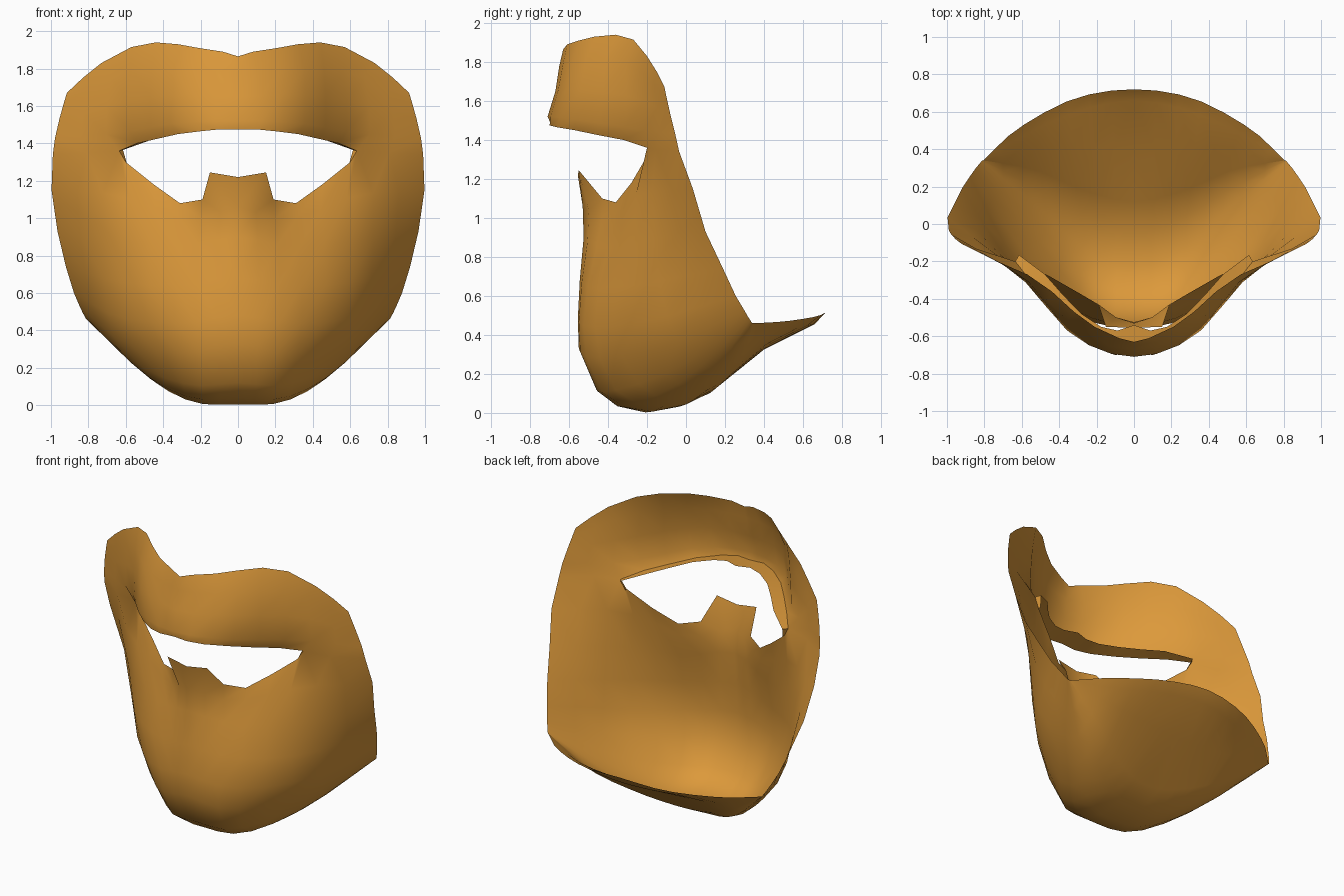
import bpy, bmesh, math
from mathutils import Vector

COLS = 8  # columns from the centre line to the side rim

mat = bpy.data.materials.new("amber")
mat.diffuse_color = (0.72, 0.32, 0.043, 1)


def sweep(y0, z0, *rest):
    """Smooth row from the centre line through two points to the side rim."""
    pts = [Vector((0, y0, z0))] + [Vector(rest[i:i + 3]) for i in (0, 3, 6)]
    mirrored = pts[1] * 1
    mirrored.x *= -1
    p = [mirrored] + pts + [pts[3] * 2 - pts[2]]
    row = []
    for j in range(COLS + 1):
        s = 3 * j / COLS
        k = min(int(s), 2)
        t = s - k
        a, b, c, d = p[k:k + 4]
        row.append(0.5 * (2 * b + (c - a) * t + (2 * a - 5 * b + 4 * c - d) * t * t
                          + (3 * b - a - 3 * c + d) * t ** 3))
    row[0].x = 0
    return row


def points(*xyz):
    return [Vector(p) for p in xyz]


# Throat rim, under the chin, then up the jaw: centre y z, two points, side rim
jaw_rows = [sweep(*r) for r in (
    (.72, .52, .32, .67, .495, .62, .51, .47, .79, .355, .46),
    (.66, .455, .31, .60, .445, .595, .47, .43, .795, .35, .46),
    (.40, .325, .29, .41, .34, .56, .40, .37, .80, .345, .46),
    (.12, .10, .27, .18, .15, .53, .29, .27, .805, .34, .46),
    (-.05, .03, .25, .03, .06, .52, .19, .20, .81, .34, .46),
    (-.22, .005, .25, -.14, .02, .50, .08, .165, .815, .335, .465),
    (-.36, .04, .25, -.28, .04, .51, .00, .175, .82, .33, .475),
    (-.46, .12, .26, -.39, .11, .54, -.06, .22, .828, .32, .49),
    (-.55, .33, .28, -.47, .28, .60, -.14, .33, .845, .30, .525),
    (-.555, .48, .30, -.49, .44, .63, -.20, .47, .877, .255, .60),
    (-.545, .68, .30, -.47, .64, .64, -.23, .66, .92, .19, .74),
    (-.525, .90, .29, -.42, .85, .64, -.23, .88, .965, .10, .93),
    (-.53, 1.06, .27, -.39, .99, .63, -.235, 1.12, .997, .035, 1.15),
)]

# Lower edge of the eye opening, with the nose bridge standing up
eye_bottom = points((0, -.555, 1.22), (.15, -.55, 1.245), (.19, -.43, 1.10),
                    (.31, -.36, 1.08), (.45, -.28, 1.18), (.60, -.21, 1.30),
                    (.635, -.20, 1.36), (.81, -.155, 1.35), (.99, -.035, 1.34))
# Upper edge of the eye opening, meeting the lower edge at the outer corner
eye_top = points((0, -.69, 1.475), (.10, -.70, 1.475), (.20, -.66, 1.465),
                 (.32, -.57, 1.45), (.43, -.45, 1.425), (.54, -.32, 1.40)) + eye_bottom[6:]
# Brow ridge and forehead
brow_rows = [sweep(*r) for r in (
    (-.71, 1.52, .32, -.60, 1.51, .62, -.275, 1.46, .978, -.055, 1.43),
    (-.67, 1.65, .32, -.57, 1.66, .62, -.27, 1.62, .955, -.08, 1.53),
    (-.65, 1.78, .32, -.54, 1.80, .60, -.28, 1.78, .93, -.10, 1.62),
)]
forehead_rim = points((0, -.63, 1.865), (.08, -.61, 1.89), (.21, -.55, 1.91),
                      (.32, -.47, 1.93), (.44, -.36, 1.94), (.57, -.27, 1.915),
                      (.73, -.20, 1.83), (.83, -.15, 1.75), (.915, -.11, 1.67))
# Lip curling inward under the brow, out to the corner of the eye
lip = [p + Vector((-.12 * p.x, .03 + .12 * (1 - c / 6), .015))
       for c, p in enumerate(eye_top[:6])] + points((.615, -.165, 1.365))
# Small fold behind the outer corner of the eye
corner_fold = points((.595, -.195, 1.295), (.615, -.165, 1.365))

bm = bmesh.new()


def skin(rows, last=COLS):
    """Join neighbouring rows with quads, out to the given column."""
    grid = [[bm.verts.new(p) for p in row[:last + 1]] for row in rows]
    for lo, hi in zip(grid, grid[1:]):
        for c in range(last):
            bm.faces.new((lo[c], lo[c + 1], hi[c + 1], hi[c]))


skin(jaw_rows + [eye_bottom])
skin([eye_top] + brow_rows + [forehead_rim])
skin([lip, eye_top], 6)
skin([eye_bottom[5:7], corner_fold], 1)
bmesh.ops.remove_doubles(bm, verts=bm.verts, dist=0.002)
bmesh.ops.dissolve_degenerate(bm, edges=bm.edges, dist=0.001)

mesh = bpy.data.meshes.new("mask_shell")
bm.to_mesh(mesh)
bm.free()
mesh.materials.append(mat)
mask = bpy.data.objects.new("mask_shell", mesh)
bpy.context.collection.objects.link(mask)

# Mirror the half across the centre line
mirror = mask.modifiers.new("mirror", 'MIRROR')
mirror.use_clip = True

bpy.context.view_layer.objects.active = mask
mask.select_set(True)
bpy.ops.object.shade_smooth_by_angle(angle=math.radians(60))
